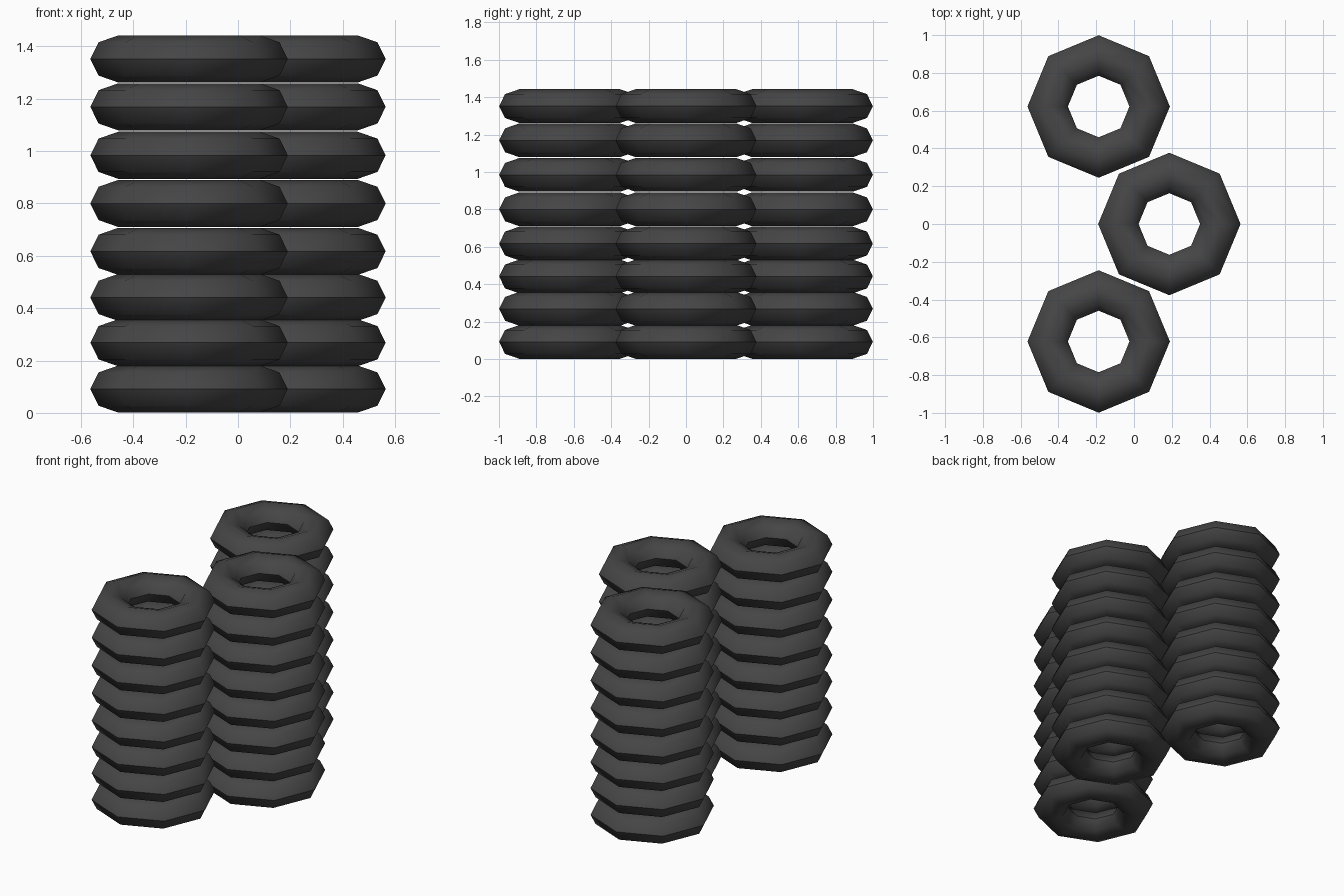
import bpy
import math

if "Cube" in bpy.data.objects:
    bpy.data.objects.remove(bpy.data.objects["Cube"])

SIDES = 8                 # octagonal tyres
SECTION = 8               # octagonal tyre section
RING_R, WIDTH_R, HEIGHT_R = 0.27, 0.107, 0.09
STACKS = {"left_back": (-0.187, 0.622), "right_middle": (0.187, 0.0),
          "left_front": (-0.187, -0.622)}
LEVELS = [0.091, 0.268, 0.441, 0.617, 0.80, 0.984, 1.169, 1.352]

tyre_mat = bpy.data.materials.new("dark_rubber")
tyre_mat.diffuse_color = (0.06, 0.06, 0.06, 1)
tyre_mat.use_nodes = True
tyre_mat.node_tree.nodes["Principled BSDF"].inputs["Base Color"].default_value = tyre_mat.diffuse_color


def make_tyre():
    """One low-poly tyre: a torus, slightly flattened."""
    bpy.ops.mesh.primitive_torus_add(
        major_segments=SIDES, minor_segments=SECTION,
        major_radius=RING_R, minor_radius=WIDTH_R)
    tyre = bpy.context.object
    tyre.scale.z = HEIGHT_R / WIDTH_R
    bpy.ops.object.transform_apply(location=False, rotation=False, scale=True)
    bpy.ops.object.shade_smooth_by_angle(angle=math.radians(46))
    tyre.data.materials.append(tyre_mat)
    return tyre


# Three stacks of tyres sharing one mesh
source = make_tyre()
mesh = source.data
bpy.data.objects.remove(source)
for stack, (x, y) in STACKS.items():
    for i, z in enumerate(LEVELS):
        tyre = bpy.data.objects.new(f"tyre_{stack}_{i + 1}", mesh)
        tyre.location = (x, y, z)
        bpy.context.collection.objects.link(tyre)
